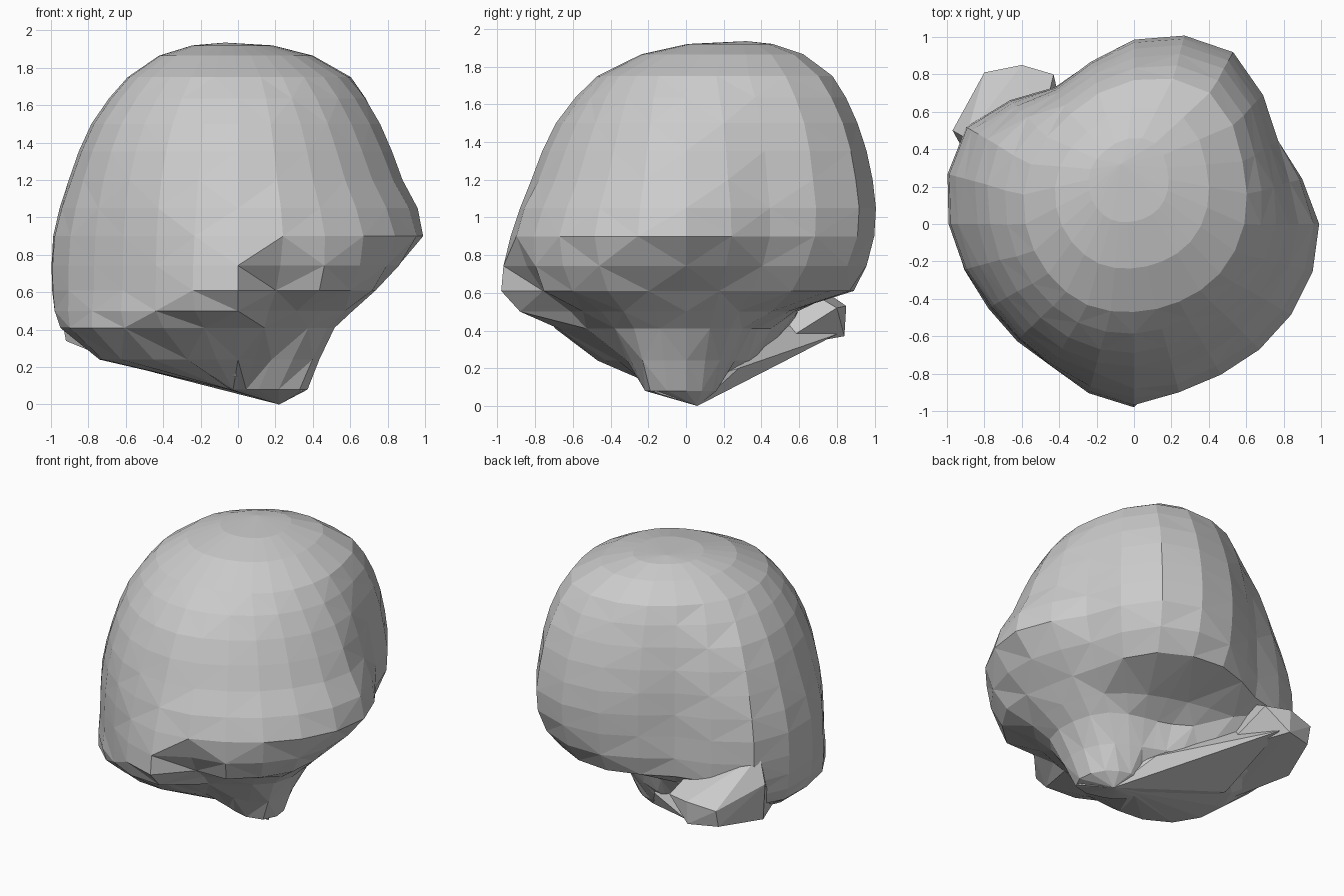
import bpy, bmesh, math
from mathutils import Vector

if "Cube" in bpy.data.objects:
    bpy.data.objects.remove(bpy.data.objects["Cube"])

# Horizontal sections: height, then radius every 30 degrees starting at +x
SECTIONS = [
    (0.08, .36, .28, .18, .12, .08, .05, .05, .05, .08, .13, .22, .38),
    (0.24, .42, .36, .30, .32, .45, .62, .74, .72, .54, .36, .36, .46),
    (0.41, .51, .47, .38, .38, .60, .95, .95, .90, .80, .60, .52, .55),
    (0.50, .60, .56, .52, .54, .68, 1.00, .98, .90, .88, .88, .63, .66),
    (0.61, .70, .71, .88, .89, .83, 1.03, .99, .89, .88, .98, .87, .83),
    (0.90, .99, .89, 1.05, .98, .84, 1.03, .98, .88, .87, .93, .93, .97),
    (1.20, .88, .86, 1.04, .97, .83, .96, .89, .83, .82, .82, .80, .83),
    (1.50, .76, .80, .96, .89, .78, .84, .77, .72, .70, .69, .67, .70),
    (1.75, .59, .67, .81, .77, .68, .64, .58, .53, .50, .47, .48, .53),
]
SEG = 24


def spline(a, b, c, d, t):
    return 0.5 * (2*b + (c-a)*t + (2*a-5*b+4*c-d)*t*t + (3*b-a-3*c+d)*t**3)


def ring_points(sec):
    z, r = sec[0], sec[1:]
    pts = []
    for i in range(SEG):
        f = i * 12 / SEG
        k = int(f)
        rad = spline(*(r[(k + j) % 12] for j in (-1, 0, 1, 2)), f - k)
        if i == 19 and 0.45 < z < 0.8:      # notch in the lower front edge
            rad *= 0.84
        a = math.tau * i / SEG
        pts.append(Vector((rad * math.cos(a), rad * math.sin(a), z)))
    return pts


def finish(bm, name):
    bmesh.ops.recalc_face_normals(bm, faces=bm.faces)
    me = bpy.data.meshes.new(name)
    bm.to_mesh(me)
    bm.free()
    ob = bpy.data.objects.new(name, me)
    bpy.context.collection.objects.link(ob)


# Main faceted dome: sections, then shrinking rings that close the crown
rings = [ring_points(s) for s in SECTIONS]
crown = Vector((-.05, .28, 0))
for scale, z in ((.69, 1.865), (.36, 1.92)):
    rings.append([Vector((*(crown + (p - crown) * scale).xy, z)) for p in rings[8]])
full = []
for i, r in enumerate(rings):
    full.append(r)
    if 4 <= i <= 7:     # in-between rings where the spacing is wide
        quad = [rings[i + j] for j in (-1, 0, 1, 2)]
        full.append([spline(*p, 0.5) for p in zip(*quad)])
bm = bmesh.new()
loops = [[bm.verts.new(p) for p in r] for r in full]
for n, (lo, hi) in enumerate(zip(loops, loops[1:])):
    for i in range(SEG):
        a, b, c, d = lo[i], lo[(i+1) % SEG], hi[(i+1) % SEG], hi[i]
        tris = ((a, b, c), (a, c, d)) if (i + n) % 2 else ((a, b, d), (b, c, d))
        for t in tris:
            bm.faces.new(t)
for loop, tip in ((loops[0], (.22, .06, 0)), (loops[-1], (-.07, .32, 1.935))):
    v = bm.verts.new(tip)
    for i in range(SEG):
        bm.faces.new((loop[i], loop[(i+1) % SEG], v))
finish(bm, "main_dome")


def hull(name, pts):
    bm = bmesh.new()
    for p in pts:
        bm.verts.new(p)
    bmesh.ops.convex_hull(bm, input=bm.verts)
    loose = [v for v in bm.verts if not v.link_faces]
    bmesh.ops.delete(bm, geom=loose, context='VERTS')
    finish(bm, name)


# Low lobe at the back left
hull("back_lobe", [(-.97, .5, .62), (-.8, .81, .5), (-.6, .85, .53), (-.43, .8, .52),
                   (-.6, .84, .37), (-.8, .78, .38), (-.92, .45, .34), (-.75, .1, .27),
                   (-.35, .45, .3), (-.5, .5, .7), (-.9, .46, .8)])

# Keel under the body running from the lowest tip to the lobe
hull("lower_keel", [(.22, .06, 0), (.35, -.16, .07), (.05, .28, .2), (-.55, .8, .38),
                    (-.3, .4, .45), (-.5, -.1, .23), (-.6, .2, .21), (.2, -.3, .24),
                    (-.4, -.3, .24)])
